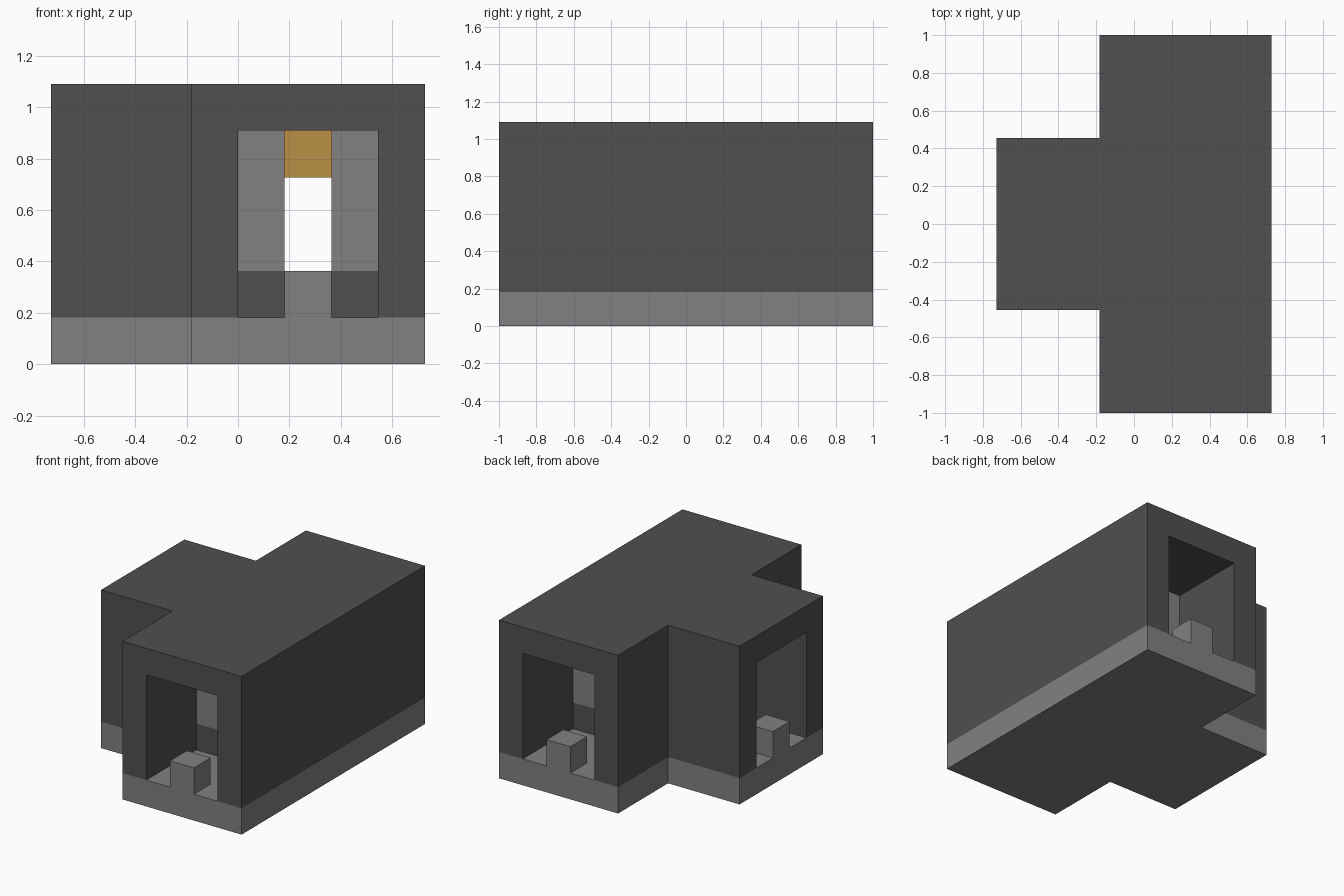
import bpy
import bmesh

if "Cube" in bpy.data.objects:
    bpy.data.objects.remove(bpy.data.objects["Cube"])

U = 2 / 11            # one building block
NX, NY = 8, 11        # plan size in blocks


def material(name, rgb):
    m = bpy.data.materials.new(name)
    m.use_nodes = True
    m.diffuse_color = (*rgb, 1)
    m.node_tree.nodes["Principled BSDF"].inputs["Base Color"].default_value = (*rgb, 1)
    return m


dark = material("dark grey stone", (0.08, 0.08, 0.08))
light = material("light grey stone", (0.22, 0.22, 0.22))
amber = material("amber lamp", (0.49, 0.28, 0.06))


def prism(name, plan, z0, z1, mat):
    """Extrude a plan outline, given in blocks, from level z0 to level z1."""
    bm = bmesh.new()
    base = bm.faces.new([bm.verts.new(((x - NX / 2) * U, (y - NY / 2) * U, z0 * U))
                         for x, y in plan])
    top = bmesh.ops.extrude_face_region(bm, geom=[base])["geom"]
    bmesh.ops.translate(bm, vec=(0, 0, (z1 - z0) * U),
                        verts=[v for v in top if isinstance(v, bmesh.types.BMVert)])
    bmesh.ops.recalc_face_normals(bm, faces=bm.faces)
    mesh = bpy.data.meshes.new(name)
    bm.to_mesh(mesh)
    bm.free()
    mesh.materials.append(mat)
    obj = bpy.data.objects.new(name, mesh)
    bpy.context.collection.objects.link(obj)
    return obj


def box(name, x, y, z0, z1, mat, w=1, d=1):
    return prism(name, [(x, y), (x + w, y), (x + w, y + d), (x, y + d)], z0, z1, mat)


def flip(plan):
    return [(x, NY - y) for x, y in plan]


# Floor and roof share the T-shaped plan
half = [(0, 3), (3, 3), (3, 0), (8, 0)]
tee = half + flip(half)[::-1]
prism("floor", tee, 0, 1, light)
prism("roof", tee, 5, 6, dark)

# Straight long wall and the two corner walls
box("long_wall", 7, 0, 1, 5, dark, d=NY)
corner = [(3, 0), (4, 0), (4, 4), (0, 4), (0, 3), (3, 3)]
prism("front_corner_wall", corner, 1, 5, dark)
prism("back_corner_wall", flip(corner), 1, 5, dark)

# Low post in the middle of each entrance
for name, x, y in (("front", 5, 0), ("back", 5, 10), ("side", 0, 5)):
    box(name + "_entrance_post", x, y, 1, 2, light)

# Paired pillars on dark bases around the central room
pairs = {"front": [(4, 3), (6, 3)], "back": [(4, 7), (6, 7)], "side": [(3, 4), (3, 6)]}
for name, spots in pairs.items():
    for i, (x, y) in enumerate(spots, 1):
        box(f"{name}_pillar_base_{i}", x, y, 1, 2, dark)
        box(f"{name}_pillar_{i}", x, y, 2, 5, light)

# Ceiling lamp in the central room
box("ceiling_lamp", 5, 5, 4, 5, amber)
